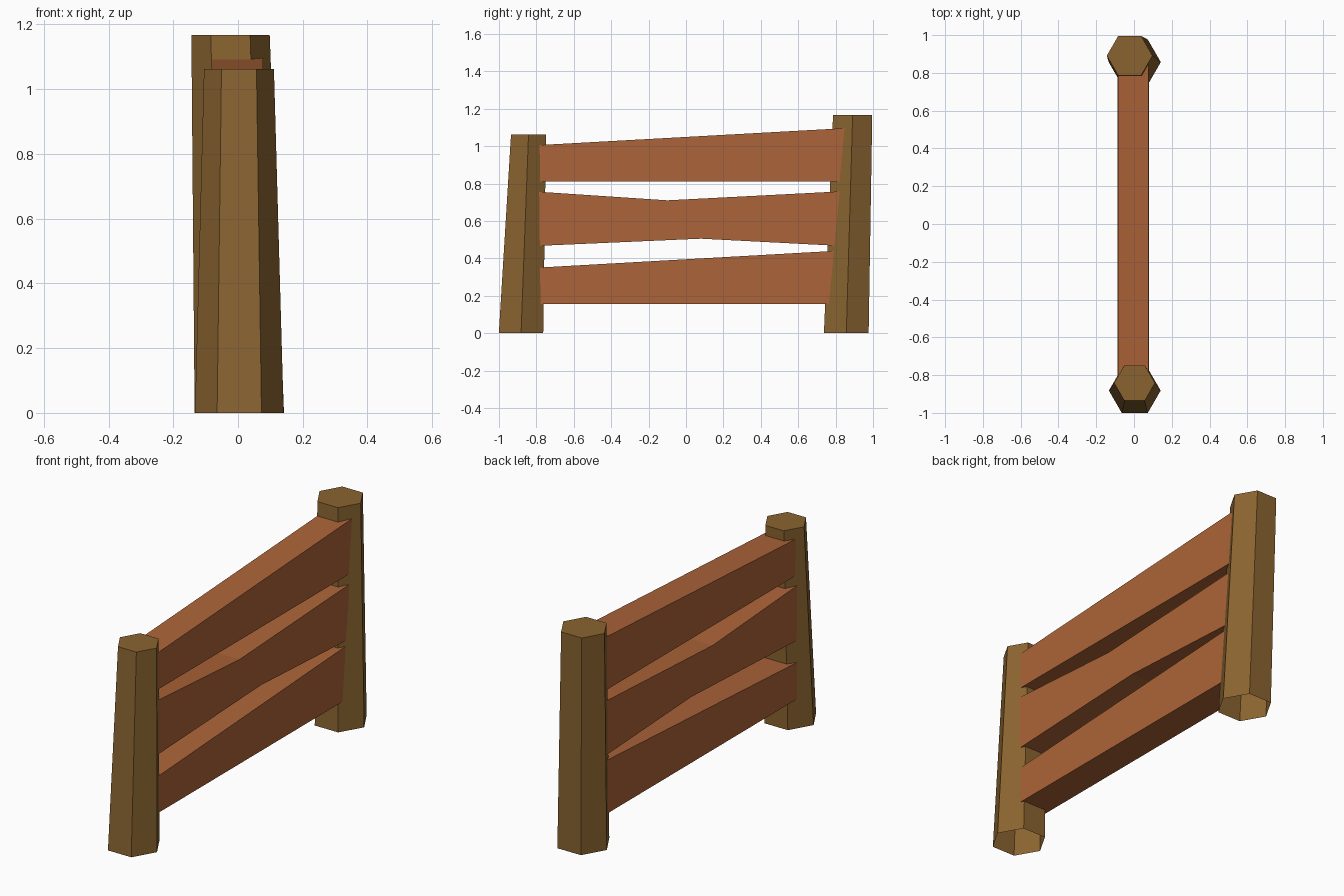
import bpy
import math

if "Cube" in bpy.data.objects:
    bpy.data.objects.remove(bpy.data.objects["Cube"])


def material(name, colour):
    m = bpy.data.materials.new(name)
    m.diffuse_color = (*colour, 1.0)
    m.use_nodes = True
    m.node_tree.nodes["Principled BSDF"].inputs["Base Color"].default_value = m.diffuse_color
    return m


post_wood = material("post_brown", (0.254, 0.127, 0.030))
rail_wood = material("rail_red_brown", (0.413, 0.127, 0.040))


def add_object(name, verts, faces, mat):
    mesh = bpy.data.meshes.new(name)
    mesh.from_pydata(verts, [], faces)
    mesh.materials.append(mat)
    obj = bpy.data.objects.new(name, mesh)
    bpy.context.collection.objects.link(obj)
    return obj


def post(name, bottom, top):
    """Leaning tapered hexagonal post, open underneath. Ends are (x, y, z, radius)."""
    verts = []
    for x, y, z, r in (bottom, top):
        for i in range(6):
            a = math.radians(60 * i)
            verts.append((x + r * math.cos(a), y + r * math.sin(a), z))
    faces = [(i, (i + 1) % 6, (i + 1) % 6 + 6, i + 6) for i in range(6)]
    faces.append(tuple(range(6, 12)))
    add_object(name, verts, faces, post_wood)


def rail(name, profile, x0, x1):
    """Board extruded along x from a counter-clockwise (y, z) profile."""
    n = len(profile)
    verts = [(x, y, z) for x in (x0, x1) for y, z in profile]
    faces = [(i, i + n, (i + 1) % n + n, (i + 1) % n) for i in range(n)]
    faces = [f[::-1] for f in faces]
    faces += [tuple(reversed(range(n))), tuple(range(n, 2 * n))]
    add_object(name, verts, faces, rail_wood)


# Two leaning posts
post("front_post", (0.004, -0.882, 0, 0.137), (0.003, -0.842, 1.062, 0.108))
post("back_post", (0.004, 0.857, 0, 0.138), (-0.023, 0.891, 1.167, 0.121))

# Three uneven boards, their ends buried in the posts
A, B = -0.85, 0.87
rail("top_rail", [(A, 0.81), (B, 0.81), (B, 1.097), (A, 1.002)], -0.082, 0.077)
rail("middle_rail", [(A, 0.464), (0.08, 0.505), (B, 0.464),
                     (B, 0.76), (-0.1, 0.71), (A, 0.76)], -0.087, 0.08)
rail("bottom_rail", [(A, 0.155), (B, 0.155), (B, 0.444), (A, 0.347)], -0.088, 0.08)
